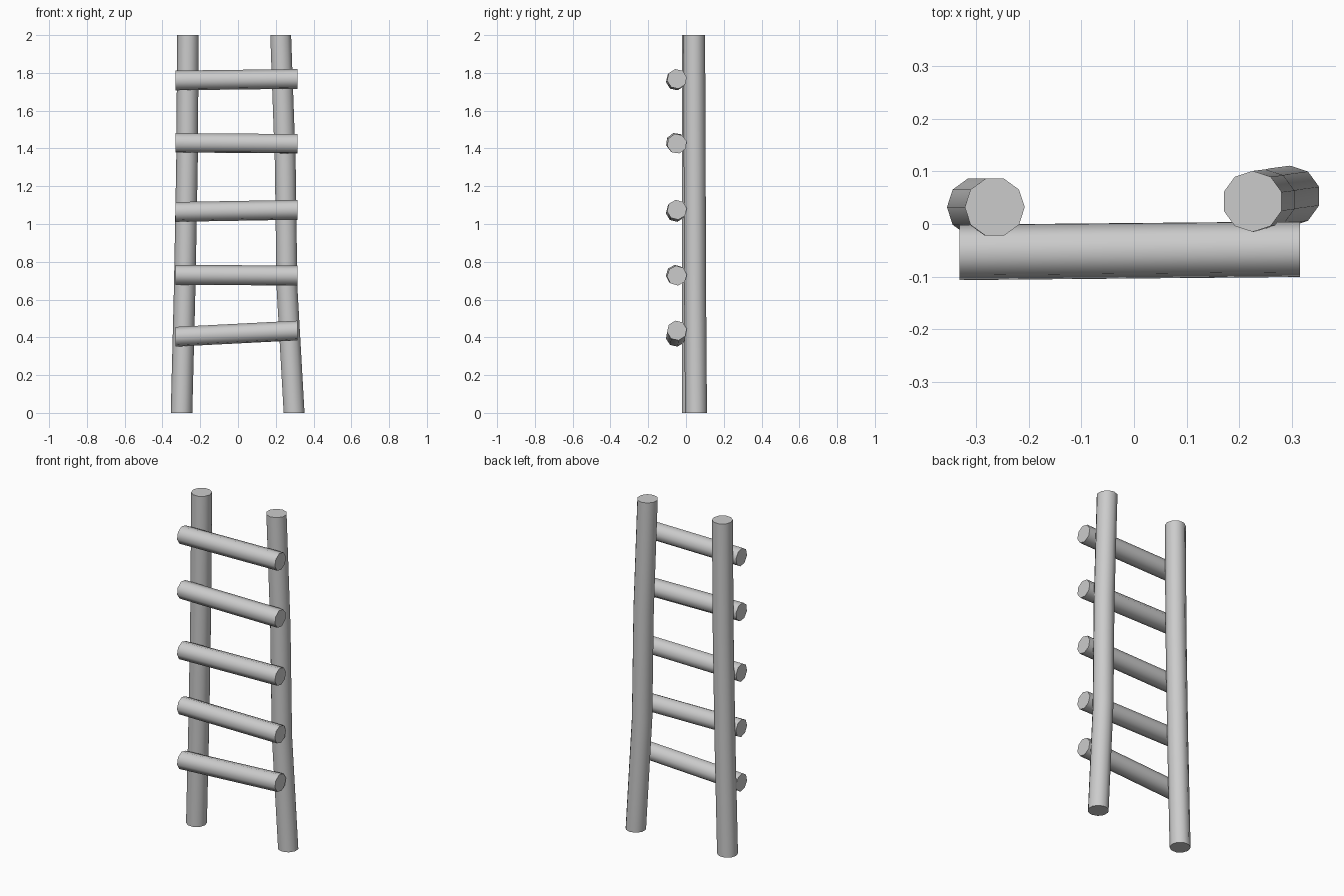
import bpy, bmesh, math
from mathutils import Vector

if "Cube" in bpy.data.objects:
    bpy.data.objects.remove(bpy.data.objects["Cube"])


def finish(bm, name):
    bmesh.ops.recalc_face_normals(bm, faces=bm.faces)
    me = bpy.data.meshes.new(name)
    bm.to_mesh(me)
    bm.free()
    ob = bpy.data.objects.new(name, me)
    bpy.context.collection.objects.link(ob)
    bpy.ops.object.select_all(action='DESELECT')
    bpy.context.view_layer.objects.active = ob
    ob.select_set(True)
    bpy.ops.object.shade_smooth_by_angle(angle=math.radians(60))
    return ob


def loft(name, centres, u, v, radius, sides, turn):
    """Capped pole through the centres, with rings in the u/v plane."""
    bm = bmesh.new()
    rings = []
    for c in centres:
        ring = []
        for i in range(sides):
            a = math.radians(turn) + 2 * math.pi * i / sides
            ring.append(bm.verts.new(Vector(c) + radius * (math.cos(a) * u + math.sin(a) * v)))
        rings.append(ring)
    for a, b in zip(rings, rings[1:]):
        for i in range(sides):
            j = (i + 1) % sides
            bm.faces.new((a[i], a[j], b[j], b[i]))
    bm.faces.new(rings[0])
    bm.faces.new(rings[-1])
    return finish(bm, name)


X, Y, Z = Vector((1, 0, 0)), Vector((0, 1, 0)), Vector((0, 0, 1))

# Slightly bent upright rails
loft("left_rail", [(-0.299, 0.032, 0), (-0.282, 0.032, 0.67),
                   (-0.270, 0.032, 1.33), (-0.265, 0.032, 2)], X, Y, 0.057, 10, 0)
loft("right_rail", [(0.297, 0.053, 0), (0.259, 0.048, 0.67),
                    (0.250, 0.046, 1.33), (0.226, 0.043, 2)], X, Y, 0.058, 10, 18)

# Uneven rungs on the front of the rails: left height, right height, roll
rungs = [(0.403, 0.436, 10), (0.731, 0.727, 5), (1.064, 1.075, 8),
         (1.430, 1.425, 15), (1.760, 1.768, 10)]
for n, (zl, zr, roll) in enumerate(rungs, 1):
    loft(f"rung_{n}", [(-0.332, -0.054, zl), (0.316, -0.048, zr)], Y, Z, 0.053, 8, roll)
